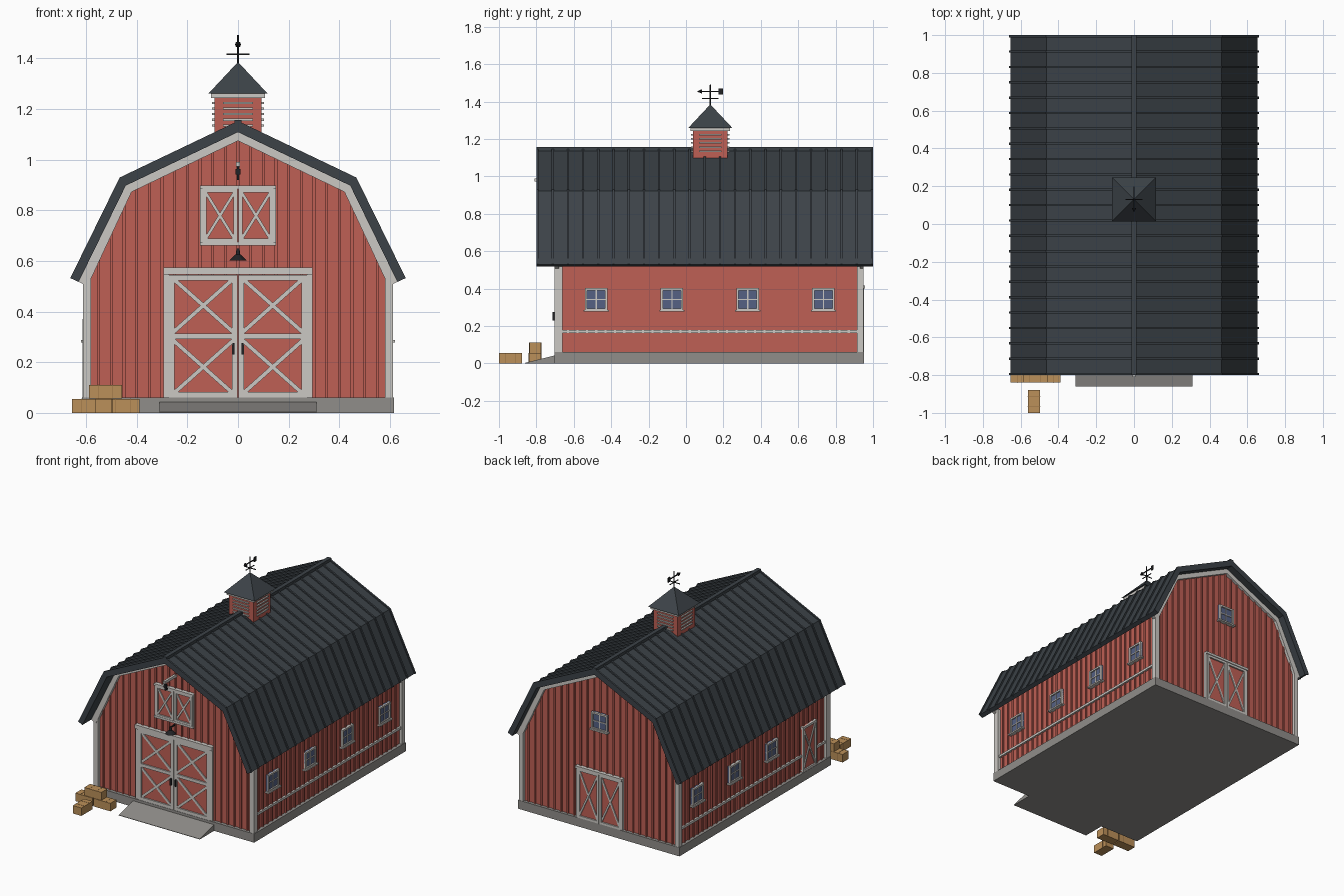
import bpy, bmesh, math
from mathutils import Matrix, Vector

cube = bpy.data.objects.get("Cube")
if cube:
    bpy.data.objects.remove(cube, do_unlink=True)


def material(name, r, g, b):
    m = bpy.data.materials.new(name)
    m.use_nodes = True
    m.diffuse_color = (r, g, b, 1)
    m.node_tree.nodes["Principled BSDF"].inputs["Base Color"].default_value = (r, g, b, 1)
    return m


RED = material("barn red", 0.52, 0.115, 0.09)
TRIM = material("off white trim", 0.6, 0.58, 0.55)
ROOF = material("charcoal metal", 0.045, 0.055, 0.064)
STONE = material("concrete", 0.28, 0.27, 0.255)
GLASS = material("blue glass", 0.09, 0.12, 0.23)
STRAW = material("straw", 0.5, 0.28, 0.1)
TWINE = material("twine", 0.3, 0.16, 0.06)
IRON = material("black iron", 0.015, 0.016, 0.018)


def finish(name, bm, mat, frame=None):
    if frame:
        bm.transform(frame)
    bmesh.ops.recalc_face_normals(bm, faces=bm.faces)
    me = bpy.data.meshes.new(name)
    bm.to_mesh(me)
    bm.free()
    me.materials.append(mat)
    ob = bpy.data.objects.new(name, me)
    bpy.context.collection.objects.link(ob)
    return ob


def add_box(bm, x0, x1, y0, y1, z0, z1):
    m = Matrix.Translation(((x0 + x1) / 2, (y0 + y1) / 2, (z0 + z1) / 2))
    bmesh.ops.create_cube(bm, size=1, matrix=m @ Matrix.Diagonal((x1 - x0, y1 - y0, z1 - z0, 1)))


def boxes(name, mat, items):
    bm = bmesh.new()
    for b in items:
        add_box(bm, *b)
    return finish(name, bm, mat)


def add_prism(bm, pts, y0, y1):
    a = [bm.verts.new((x, y0, z)) for x, z in pts]
    b = [bm.verts.new((x, y1, z)) for x, z in pts]
    bm.faces.new(a)
    bm.faces.new(b[::-1])
    for i in range(len(a)):
        j = (i + 1) % len(a)
        bm.faces.new((a[i], b[i], b[j], a[j]))


def prisms(name, mat, pts, spans):
    bm = bmesh.new()
    for y0, y1 in spans:
        add_prism(bm, pts, y0, y1)
    return finish(name, bm, mat)


def bars(name, mat, frame, items):
    """Flat bars on a wall: (u1, z1, u2, z2, width, inner depth, outer depth)."""
    bm = bmesh.new()
    for u1, z1, u2, z2, w, d0, d1 in items:
        run = Vector((u2 - u1, 0, z2 - z1))
        m = (Matrix.Translation(((u1 + u2) / 2, -(d0 + d1) / 2, (z1 + z2) / 2))
             @ Matrix.Rotation(-math.atan2(run.z, run.x), 4, 'Y')
             @ Matrix.Diagonal((run.length, d1 - d0, w, 1)))
        bmesh.ops.create_cube(bm, size=1, matrix=m)
    return finish(name, bm, mat, frame)


def wall(x, y, degrees):
    return Matrix.Translation((x, y, 0)) @ Matrix.Rotation(math.radians(degrees), 4, 'Z')


def rect(u0, u1, z0, z1, w, d):
    h = w / 2
    return [(u0 + h, z0, u0 + h, z1, w, 0, d), (u1 - h, z0, u1 - h, z1, w, 0, d),
            (u0, z0 + h, u1, z0 + h, w, 0, d), (u0, z1 - h, u1, z1 - h, w, 0, d)]


def cross(u0, u1, z0, z1, w, d):
    return [(u0, z0, u1, z1, w, 0, d), (u0, z1, u1, z0, w, 0, d - 0.001)]


def cone(name, mat, x, y, z0, z1, r0, r1, n=12):
    bm = bmesh.new()
    bmesh.ops.create_cone(bm, cap_ends=True, segments=n, radius1=r0, radius2=r1, depth=z1 - z0,
                          matrix=Matrix.Translation((x, y, (z0 + z1) / 2)))
    return finish(name, bm, mat)


W, Y0, Y1 = 0.592, -0.68, 0.93
FRONT, BACK = wall(0, Y0, 0), wall(0, Y1, 180)
LEFT, RIGHT = wall(W, 0, 90), wall(-W, 0, -90)


def mirror(half):
    return half + [(-x, z) for x, z in reversed(half) if x > 0]


def band(outer, inner):
    return [(-x, z) for x, z in reversed(outer[1:])] + outer + inner[::-1] + [(-x, z) for x, z in inner[1:]]


# Body and foundation
boxes("foundation", STONE, [(-0.616, 0.616, -0.704, 0.952, 0, 0.06)])
body = [(0, 1.1), (0.44, 0.885), (W, 0.58), (W, 0.05)]
prisms("barn_walls", RED, mirror(body), [(Y0, Y1)])

# Gambrel roof with raised seams
top = [(0, 1.143), (0.462, 0.922), (0.655, 0.53)]
under = [(0, 1.108), (0.443, 0.897), (0.629, 0.517)]
seam = [(0, 1.152), (0.467, 0.929), (0.662, 0.532)]
rake = [(0, 1.074), (0.42, 0.872), (0.594, 0.5)]
prisms("roof", ROOF, band(top, under), [(-0.8, 1.0)])
seams = [-0.794 + i * 1.788 / 22 for i in range(23)]
prisms("roof_seams", ROOF, band(seam, under), [(y - 0.006, y + 0.006) for y in seams])
boxes("ridge_cap", ROOF, [(-0.014, 0.014, -0.8, 1.0, 1.13, 1.156)])
prisms("rake_trim", TRIM, band(under, rake), [(-0.704, Y0), (Y1, 0.95)])

# Vertical battens
def gable_top(x):
    x = abs(x)
    return 1.09 - 0.48 * x if x < 0.43 else 0.88 - 2.05 * (x - 0.43)


gable = [(i * 0.05, 0.06, i * 0.05, gable_top(i * 0.05), 0.011, 0, 0.008) for i in range(-11, 12)]
side = [(Y0 + 0.05 * i, 0.06, Y0 + 0.05 * i, 0.57, 0.011, 0, 0.008) for i in range(1, 32)]
flipped = [(-s[0], s[1], -s[2]) + s[3:] for s in side]
for label, frame, items in (("front", FRONT, gable), ("back", BACK, gable),
                            ("left", LEFT, side), ("right", RIGHT, flipped)):
    bars(label + "_battens", RED, frame, items)

# Corner boards and side belts
boxes("corner_boards", TRIM, [(min(s * 0.58, s * 0.612), max(s * 0.58, s * 0.612), a, b, 0.06, 0.53)
                              for s in (-1, 1) for a, b in ((-0.702, -0.66), (0.915, 0.95))])
bars("left_belt", TRIM, LEFT, [(-0.66, 0.172, 0.915, 0.172, 0.016, 0, 0.014)])
bars("right_belt", TRIM, RIGHT, [(-0.915, 0.172, 0.4, 0.172, 0.016, 0, 0.014),
                                 (0.56, 0.172, 0.66, 0.172, 0.016, 0, 0.014)])


# Windows
def window(name, frame, u, z):
    a, b, c, d = u - 0.06, u + 0.06, z - 0.06, z + 0.06
    bars(name + "_glass", GLASS, frame, [(a, z, b, z, 0.12, 0, 0.011)])
    bars(name + "_frame", TRIM, frame, rect(a, b, c, d, 0.012, 0.02) + [
        (a, z, b, z, 0.006, 0, 0.016), (u, c, u, d, 0.006, 0, 0.015),
        (a - 0.008, c, b + 0.008, c, 0.01, 0, 0.028)])


for i, y in enumerate((-0.48, -0.075, 0.33, 0.735)):
    window(f"left_window_{i}", LEFT, y, 0.342)
    if i:
        window(f"right_window_{i}", RIGHT, -y, 0.342)
window("back_window", BACK, 0, 0.76)


# Braced doors
def door(name, frame, u0, u1, z0, z1, rows, w):
    bars(name + "_panel", RED, frame, [(u0, (z0 + z1) / 2, u1, (z0 + z1) / 2, z1 - z0, 0, 0.012)])
    items = rect(u0, u1, z0, z1, w, 0.022)
    step = (z1 - z0) / rows
    for r in range(rows):
        low = z0 + r * step
        items += cross(u0 + w / 2, u1 - w / 2, low + w / 2, low + step - w / 2, w * 0.75, 0.019)
        if r:
            items.append((u0, low, u1, low, w, 0, 0.021))
    bars(name + "_braces", TRIM, frame, items)


for s, label in ((-1, "right"), (1, "left")):
    for part, frame, far, z0, z1, rows, w in (("main_door", FRONT, 0.272, 0.06, 0.545, 2, 0.022),
                                              ("loft_door", FRONT, 0.14, 0.672, 0.885, 1, 0.016),
                                              ("back_door", BACK, 0.165, 0.06, 0.4, 1, 0.016)):
        u = sorted((s * 0.002, s * far))
        door(f"{label}_{part}", frame, u[0], u[1], z0, z1, rows, w)
    bars(label + "_door_handle", IRON, FRONT, [(s * 0.018, 0.23, s * 0.018, 0.275, 0.008, 0.02, 0.034)])
door("side_door", RIGHT, 0.405, 0.555, 0.06, 0.37, 1, 0.015)


def casing(name, frame, half, z0, z1, w):
    bars(name, TRIM, frame, [(-half + w / 2, z0, -half + w / 2, z1, w, 0, 0.018),
                             (half - w / 2, z0, half - w / 2, z1, w, 0, 0.018),
                             (-half, z1, half, z1, w * 1.2, 0, 0.027)])


casing("main_door_casing", FRONT, 0.295, 0.06, 0.56, 0.023)
casing("back_door_casing", BACK, 0.178, 0.06, 0.408, 0.014)
casing("loft_casing", FRONT, 0.15, 0.662, 0.89, 0.011)
bars("loft_sill", TRIM, FRONT, [(-0.15, 0.668, 0.15, 0.668, 0.014, 0, 0.024)])

# Hoist beam with hook, and door lamp
boxes("hoist_beam", TRIM, [(-0.008, 0.008, -0.81, Y0, 0.972, 0.99)])
boxes("hoist_hook", IRON, [(-0.004, 0.004, -0.794, -0.786, 0.925, 0.975),
                           (-0.009, 0.009, -0.798, -0.782, 0.94, 0.962),
                           (-0.004, 0.004, -0.794, -0.77, 0.92, 0.928)])
cone("lamp_shade", IRON, 0, -0.735, 0.602, 0.625, 0.034, 0.01)
cone("lamp_neck", IRON, 0, -0.735, 0.622, 0.648, 0.009, 0.006)
boxes("lamp_arm", IRON, [(-0.004, 0.004, -0.738, Y0, 0.64, 0.648)])

# Entry ramp
bm = bmesh.new()
add_prism(bm, [(-0.86, 0), (-0.69, 0), (-0.69, 0.046), (-0.86, 0.003)], -0.31, 0.31)
finish("entry_ramp", bm, STONE, Matrix.Rotation(math.radians(90), 4, 'Z') @ Matrix.Scale(-1, 4, (0, 1, 0))
       @ Matrix.Scale(1, 4))
ramp = bpy.data.objects["entry_ramp"]
ramp.data.transform(Matrix(((0, 1, 0, 0), (1, 0, 0, 0), (0, 0, 1, 0), (0, 0, 0, 1)))
                    @ (Matrix.Rotation(math.radians(90), 4, 'Z') @ Matrix.Scale(-1, 4, (0, 1, 0))).inverted())

# Cupola with louvres and pyramid roof
CY = 0.13
boxes("cupola_body", RED, [(-0.093, 0.093, CY - 0.093, CY + 0.093, 1.0, 1.245)])
boxes("cupola_cornice", TRIM, [(-0.106, 0.106, CY - 0.106, CY + 0.106, 1.243, 1.262)])
for i in range(4):
    frame = Matrix.Translation((0, CY, 0)) @ Matrix.Rotation(i * math.pi / 2, 4, 'Z')
    bars(f"cupola_louvres_{i}", TRIM, frame,
         [(-0.06, 1.135 + k * 0.022, 0.06, 1.135 + k * 0.022, 0.008, 0.09, 0.102) for k in range(5)])
bm = bmesh.new()
bmesh.ops.create_cone(bm, cap_ends=True, segments=4, radius1=0.117 * math.sqrt(2), radius2=0, depth=0.125,
                      matrix=Matrix.Translation((0, CY, 1.3225)) @ Matrix.Rotation(math.pi / 4, 4, 'Z'))
finish("cupola_roof", bm, ROOF)

# Weather vane
cone("vane_rod", IRON, 0, CY, 1.37, 1.492, 0.004, 0.003, 8)
boxes("vane_compass", IRON, [(-0.045, 0.045, CY - 0.002, CY + 0.002, 1.413, 1.418),
                             (-0.002, 0.002, CY - 0.045, CY + 0.045, 1.413, 1.418)])
boxes("vane_arrow", IRON, [(-0.003, 0.003, CY - 0.06, CY + 0.065, 1.451, 1.457),
                           (-0.003, 0.003, CY + 0.045, CY + 0.068, 1.438, 1.47)])
bm = bmesh.new()
bmesh.ops.create_cone(bm, cap_ends=True, segments=8, radius1=0.012, radius2=0, depth=0.025)
finish("vane_point", bm, IRON, Matrix.Translation((0, CY - 0.058, 1.454)) @ Matrix.Rotation(math.pi / 2, 4, 'X'))

# Straw bales with twine
bales = [(-0.655, -0.525, -0.84, -0.774, 0), (-0.518, -0.388, -0.84, -0.774, 0),
         (-0.588, -0.458, -0.838, -0.774, 0.056), (-0.562, -0.497, -1.0, -0.878, 0)]
boxes("straw_bales", STRAW, [(a, b, c, d, z, z + 0.055) for a, b, c, d, z in bales])
twine = []
for a, b, c, d, z in bales:
    for t in (0.28, 0.72):
        if b - a > d - c:
            x = a + (b - a) * t
            twine.append((x - 0.001, x + 0.001, c - 0.001, d + 0.001, z, z + 0.056))
        else:
            y = c + (d - c) * t
            twine.append((a - 0.001, b + 0.001, y - 0.001, y + 0.001, z, z + 0.056))
boxes("bale_twine", TWINE, twine)
